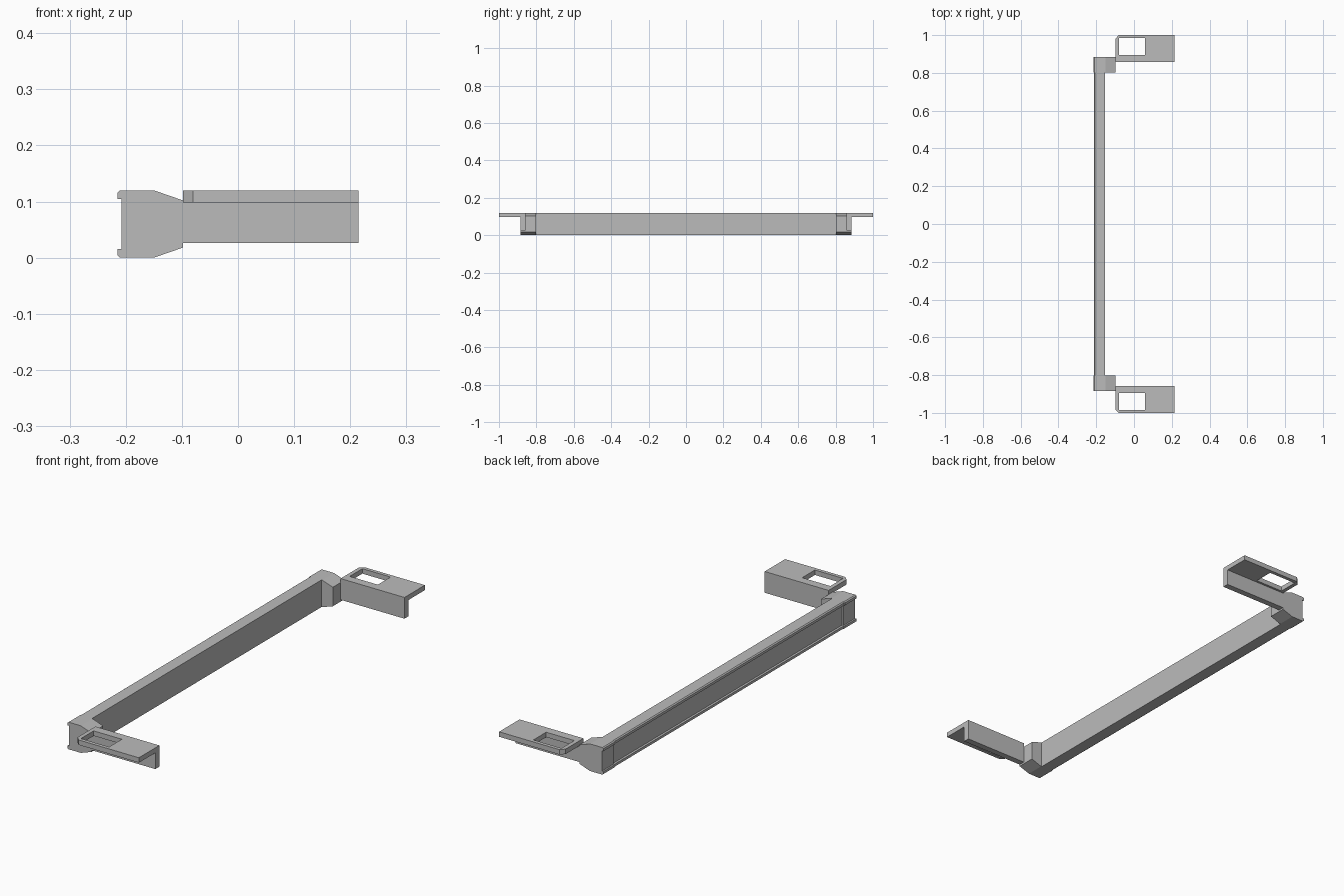
import bpy
import bmesh

cube = bpy.data.objects.get("Cube")
if cube:
    bpy.data.objects.remove(cube, do_unlink=True)

grey = bpy.data.materials.new("plain grey")
grey.use_nodes = True
colour = (0.5, 0.5, 0.5, 1)
grey.diffuse_color = colour
grey.node_tree.nodes["Principled BSDF"].inputs["Base Color"].default_value = colour


def make_object(name, bm):
    bmesh.ops.recalc_face_normals(bm, faces=bm.faces)
    mesh = bpy.data.meshes.new(name)
    bm.to_mesh(mesh)
    bm.free()
    mesh.materials.append(grey)
    obj = bpy.data.objects.new(name, mesh)
    bpy.context.collection.objects.link(obj)
    return obj


def extrude(name, points, offset):
    """Extrude a closed outline of 3D points along an offset."""
    bm = bmesh.new()
    face = bm.faces.new([bm.verts.new(p) for p in points])
    result = bmesh.ops.extrude_face_region(bm, geom=[face], use_keep_orig=True)
    moved = [v for v in result["geom"] if isinstance(v, bmesh.types.BMVert)]
    bmesh.ops.translate(bm, verts=moved, vec=offset)
    return make_object(name, bm)


def box_outline(x0, x1, y0, y1, z):
    return [(x0, y0, z), (x1, y0, z), (x1, y1, z), (x0, y1, z)]


def channel(lip, web, upper_front):
    """Mirror the upper half of a lipped section about mid height."""
    top = [(web, 0.105), (lip, 0.105), (lip, 0.116), (lip + 0.005, 0.12)] + upper_front
    return top + [(x, 0.12 - z) for x, z in reversed(top)]


# Long rail with a shallow channel along its outer side
rail = channel(-0.212, -0.202, [(-0.153, 0.12)])
extrude("rail", [(x, -0.81, z) for x, z in rail], (0, 1.62, 0))

end_section = channel(-0.215, -0.208, [(-0.15, 0.12), (-0.098, 0.102)])

for side, label in ((-1, "right"), (1, "left")):
    # Tapered block capping the rail
    extrude(f"{label}_end_block", [(x, side * 0.803, z) for x, z in end_section],
            (0, side * 0.082, 0))

    # Upright wall of the bracket
    extrude(f"{label}_bracket_wall",
            box_outline(-0.098, 0.215, side * 0.857, side * 0.885, 0.026),
            (0, 0, 0.073))

    # Flat flange with a clipped outer corner
    outline = [(-0.098, 0.857), (0.215, 0.857), (0.215, 1.0), (-0.08, 1.0), (-0.098, 0.982)]
    flange = extrude(f"{label}_bracket_flange",
                     [(x, side * y, 0.098) for x, y in outline], (0, 0, 0.022))

    # Rectangular window through the flange
    cutter = extrude(f"{label}_window_cutter",
                     box_outline(-0.08, 0.058, side * 0.895, side * 0.984, 0.05),
                     (0, 0, 0.1))
    cutter.hide_render = True
    cutter.hide_viewport = True
    cutter.display_type = "WIRE"
    cut = flange.modifiers.new("window", "BOOLEAN")
    cut.operation = "DIFFERENCE"
    cut.solver = "EXACT"
    cut.object = cutter
